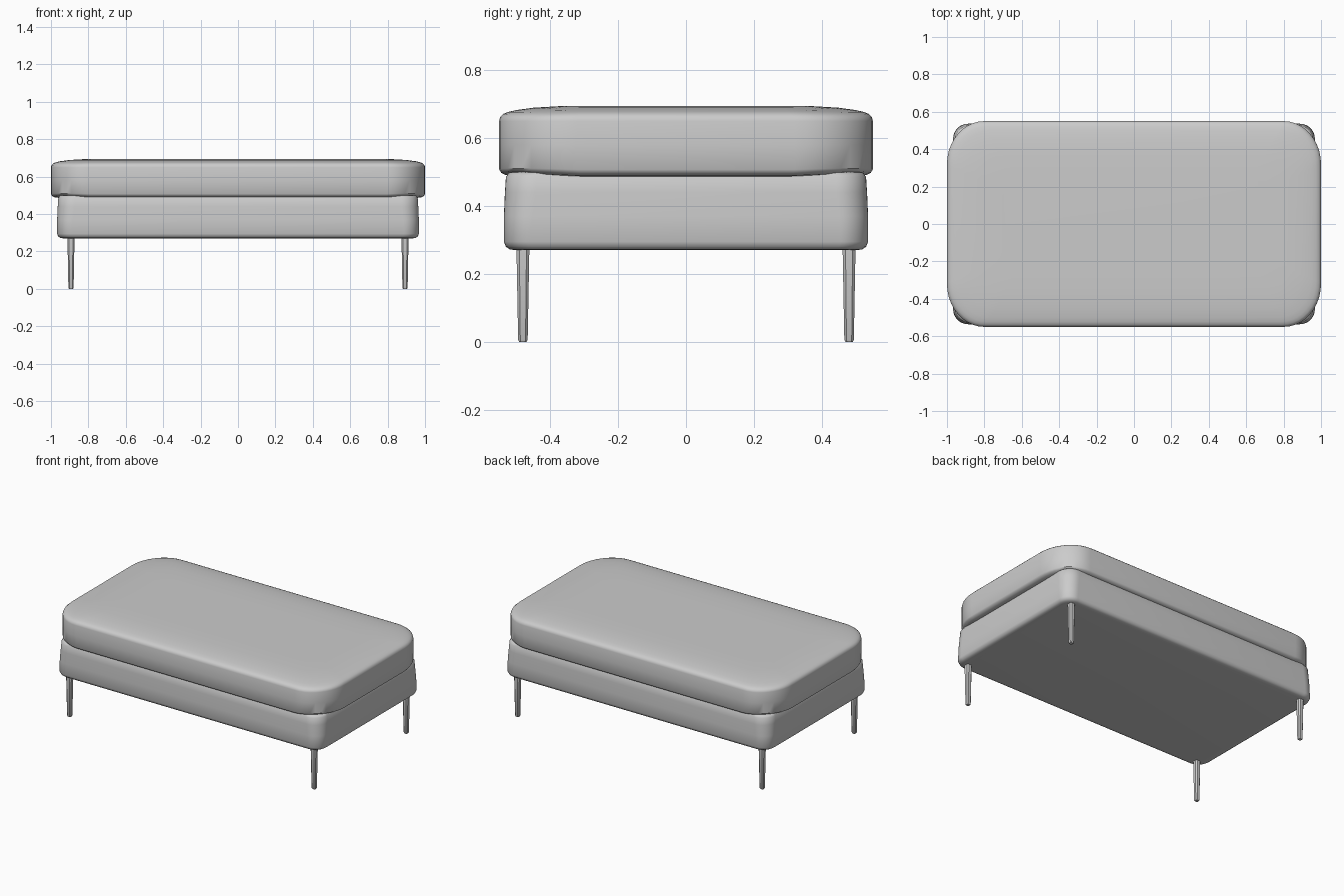
import bpy, bmesh, math

if "Cube" in bpy.data.objects:
    bpy.data.objects.remove(bpy.data.objects["Cube"])

STEPS = 10  # segments per rounded corner


def ring(hx, hy, rx, ry):
    """Rounded rectangle outline with elliptical corners."""
    pts = []
    for k, (sx, sy) in enumerate([(1, 1), (-1, 1), (-1, -1), (1, -1)]):
        for i in range(STEPS + 1):
            a = math.pi / 2 * (k + i / STEPS)
            pts.append((sx * (hx - rx) + rx * math.cos(a),
                        sy * (hy - ry) + ry * math.sin(a)))
    return pts


def loft(name, hx, hy, profile):
    """Stack of rounded rectangles: (inset, z, corner rx, corner ry, corner lift)."""
    bm = bmesh.new()
    rings = []
    for inset, z, rx, ry, lift in profile:
        row = []
        for x, y in ring(hx - inset, hy - inset, rx, ry):
            f = (x / hx) ** 4 * (y / hy) ** 2
            row.append(bm.verts.new((x, y, z + lift * f)))
        rings.append(row)
    n = len(rings[0])
    for a, b in zip(rings, rings[1:]):
        for i in range(n):
            j = (i + 1) % n
            bm.faces.new((a[i], a[j], b[j], b[i]))
    bm.faces.new(rings[0][::-1])
    bm.faces.new(rings[-1])
    return finish(name, bm, 40)


def finish(name, bm, angle):
    mesh = bpy.data.meshes.new(name)
    bm.to_mesh(mesh)
    bm.free()
    ob = bpy.data.objects.new(name, mesh)
    bpy.context.collection.objects.link(ob)
    bpy.ops.object.select_all(action='DESELECT')
    bpy.context.view_layer.objects.active = ob
    ob.select_set(True)
    bpy.ops.object.shade_smooth_by_angle(angle=math.radians(angle))
    return ob


# Seat cushion: softly domed top, slightly lifted corners underneath
loft("seat_cushion", 1.0, 0.55, [
    (0.10, 0.480, 0.14, 0.17, 0.02),
    (0.05, 0.481, 0.17, 0.20, 0.02),
    (0.02, 0.484, 0.20, 0.22, 0.02),
    (0.006, 0.490, 0.20, 0.23, 0.02),
    (0.0, 0.502, 0.20, 0.23, 0.015),
    (0.0, 0.58, 0.20, 0.23, 0.0),
    (0.0, 0.650, 0.20, 0.23, 0.0),
    (0.003, 0.662, 0.20, 0.23, 0.0),
    (0.012, 0.672, 0.20, 0.23, -0.003),
    (0.027, 0.679, 0.19, 0.22, -0.006),
    (0.05, 0.684, 0.18, 0.21, -0.006),
    (0.10, 0.690, 0.16, 0.18, -0.004),
    (0.18, 0.694, 0.12, 0.14, 0.0),
    (0.30, 0.695, 0.08, 0.10, 0.0),
])

# Upholstered base
loft("base", 0.967, 0.536, [
    (0.035, 0.270, 0.06, 0.06, 0.0),
    (0.018, 0.272, 0.07, 0.07, 0.0),
    (0.006, 0.280, 0.08, 0.08, 0.0),
    (0.0, 0.295, 0.08, 0.08, 0.0),
    (0.0, 0.37, 0.085, 0.085, 0.0),
    (0.003, 0.44, 0.09, 0.09, 0.0),
    (0.006, 0.480, 0.09, 0.09, 0.008),
    (0.014, 0.490, 0.09, 0.09, 0.012),
    (0.03, 0.495, 0.09, 0.09, 0.012),
    (0.08, 0.496, 0.08, 0.08, 0.008),
])

# Four tapered legs with chamfered corners
for sy, end in ((-1, "front"), (1, "back")):
    for sx, side in ((-1, "left"), (1, "right")):
        bm = bmesh.new()
        rows = []
        for h, z in ((0.011, 0.0), (0.014, 0.006), (0.019, 0.275)):
            c = h * 0.55
            rows.append([bm.verts.new((sx * 0.893 + x, sy * 0.48 + y, z)) for x, y in (
                (h, -c), (h, c), (c, h), (-c, h), (-h, c), (-h, -c), (-c, -h), (c, -h))])
        for a, b in zip(rows, rows[1:]):
            for i in range(8):
                j = (i + 1) % 8
                bm.faces.new((a[i], a[j], b[j], b[i]))
        bm.faces.new(rows[0][::-1])
        bm.faces.new(rows[-1])
        finish(f"{end}_{side}_leg", bm, 30)
